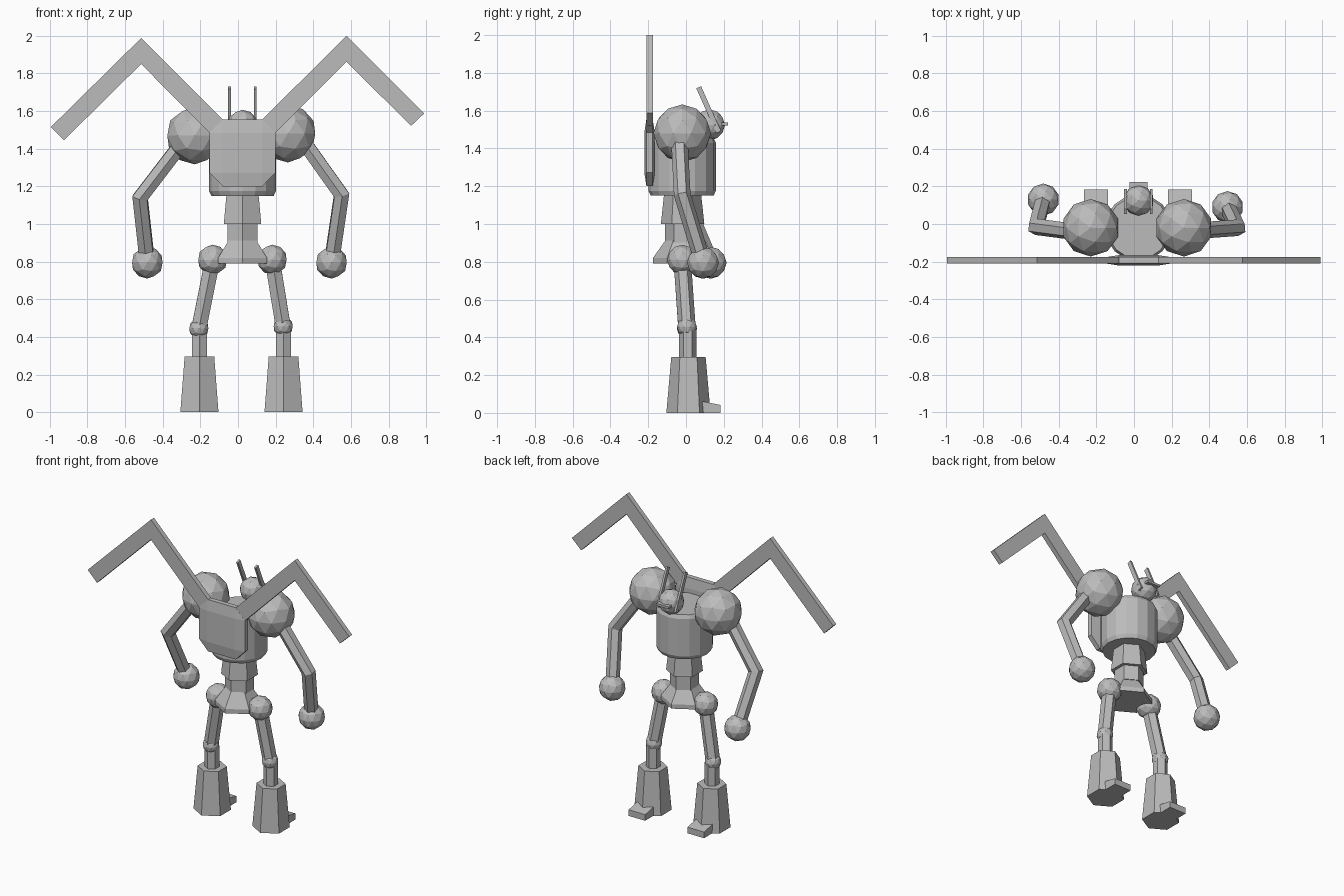
import bpy, bmesh, math
from mathutils import Vector, Matrix

if "Cube" in bpy.data.objects:
    bpy.data.objects.remove(bpy.data.objects["Cube"])

grey = bpy.data.materials.new("mid grey")
grey.diffuse_color = (0.5, 0.5, 0.5, 1)
grey.use_nodes = True
grey.node_tree.nodes["Principled BSDF"].inputs["Base Color"].default_value = grey.diffuse_color


def finish(name, bm):
    bmesh.ops.recalc_face_normals(bm, faces=bm.faces)
    me = bpy.data.meshes.new(name)
    bm.to_mesh(me)
    bm.free()
    me.materials.append(grey)
    ob = bpy.data.objects.new(name, me)
    bpy.context.collection.objects.link(ob)
    return ob


def ball(name, loc, r):
    bm = bmesh.new()
    bmesh.ops.create_icosphere(bm, subdivisions=2, radius=r, matrix=Matrix.Translation(loc))
    return finish(name, bm)


def box(name, loc, size, tilt=0.0, bevel=0.0):
    """Unit cube, optionally bevelled before being scaled and tilted about x."""
    bm = bmesh.new()
    bmesh.ops.create_cube(bm, size=1)
    if bevel:
        bmesh.ops.bevel(bm, geom=bm.edges[:], offset=bevel, segments=1, affect='EDGES')
    bm.transform(Matrix.Translation(loc) @ Matrix.Rotation(tilt, 4, 'X') @ Matrix.Diagonal((*size, 1)))
    return finish(name, bm)


def skin(bm, rings):
    """Bridge rings of vertices and cap both ends."""
    n = len(rings[0])
    for a, b in zip(rings, rings[1:]):
        for i in range(n):
            j = (i + 1) % n
            bm.faces.new((a[i], a[j], b[j], b[i]))
    bm.faces.new(rings[0])
    bm.faces.new(rings[-1])


def stack(name, x, y, profile, sides):
    """Upright turned shape from (radius, z) pairs, with a corner facing front."""
    bm = bmesh.new()
    rings = []
    for r, z in profile:
        angles = [math.tau * i / sides - math.pi / 2 for i in range(sides)]
        rings.append([bm.verts.new((x + r * math.cos(a), y + r * math.sin(a), z)) for a in angles])
    skin(bm, rings)
    return finish(name, bm)


def tube(name, path, r, sides=6):
    """Straight-sided tube along a path, mitred at the bends."""
    pts = [Vector(p) for p in path]
    dirs = [(b - a).normalized() for a, b in zip(pts, pts[1:])]
    u = dirs[0].cross(Vector((1, 0, 0))).normalized()
    v = dirs[0].cross(u)
    bm = bmesh.new()
    rings = []
    for k, p in enumerate(pts):
        d = dirs[max(k - 1, 0)]
        n = d + dirs[min(k, len(dirs) - 1)]
        ring = []
        for i in range(sides):
            a = math.tau * i / sides
            base = pts[max(k - 1, 0)] + (u * math.cos(a) + v * math.sin(a)) * r
            if rings:
                base = rings[-1][i].co
            ring.append(bm.verts.new(base + d * ((p - base).dot(n) / d.dot(n))))
        rings.append(ring)
    skin(bm, rings)
    return finish(name, bm)


def slab(name, outline, y0, y1):
    """Flat shape drawn in x, z and given thickness in y."""
    bm = bmesh.new()
    skin(bm, [[bm.verts.new((x, y, z)) for x, z in outline] for y in (y0, y1)])
    return finish(name, bm)


CX = 0.024

# Torso, waist and pelvis
stack("torso", CX, -0.02, [(0.166, 1.15), (0.178, 1.175), (0.178, 1.43), (0.166, 1.455)], 16)
stack("waist", CX, -0.018, [(0.115, 1.0), (0.098, 1.16)], 6)
stack("lower_waist", CX, -0.018, [(0.092, 0.9), (0.092, 1.01)], 6)
stack("pelvis", CX, -0.025, [(0.15, 0.79), (0.15, 0.82), (0.083, 0.915)], 6)

# Head with visor and a pair of antennae
ball("head", (CX, 0.125, 1.525), 0.082)
box("visor", (CX, 0.175, 1.53), (0.095, 0.095, 0.015))
for side, x in (("left", -0.045), ("right", 0.091)):
    box(side + "_antenna", (x, 0.12, 1.605), (0.014, 0.028, 0.26), tilt=math.radians(24))

# Back plate and folded wing struts growing from its upper corners
box("back_plate", (CX, -0.193, 1.378), (0.35, 0.055, 0.355), bevel=0.2)
wings = {
    "left_wing": [(-0.151, 1.485), (-0.515, 1.85), (-0.925, 1.445), (-0.995, 1.515),
                  (-0.515, 1.988), (-0.081, 1.555)],
    "right_wing": [(0.199, 1.485), (0.576, 1.862), (0.92, 1.522), (0.99, 1.588),
                   (0.576, 2.0), (0.129, 1.555)],
}
for name, outline in wings.items():
    slab(name, outline, -0.209, -0.176)

# Arms: shoulder, elbow and hand positions
arms = {
    "left": [(-0.23, -0.02, 1.47), (-0.29, -0.045, 1.44), (-0.52, -0.015, 1.14), (-0.482, 0.13, 0.795)],
    "right": [(0.265, -0.02, 1.48), (0.34, -0.035, 1.45), (0.55, -0.02, 1.155), (0.497, 0.09, 0.795)],
}
for side, (shoulder, start, elbow, hand) in arms.items():
    ball(side + "_shoulder", shoulder, 0.153)
    tube(side + "_arm", [start, elbow, hand], 0.044)
    ball(side + "_hand", hand, 0.085)

# Legs: hip, knee and boot
legs = {
    "left": ((-0.135, -0.02, 0.81), (-0.208, 0.005, 0.445), -0.205),
    "right": ((0.182, -0.02, 0.81), (0.24, 0.005, 0.455), 0.242),
}
for side, (hip, knee, bx) in legs.items():
    ball(side + "_hip", hip, 0.08)
    tube(side + "_thigh", [hip, knee], 0.046)
    ball(side + "_knee", knee, 0.053)
    stack(side + "_shin", bx, 0.01, [(0.046, 0.27), (0.046, 0.44)], 6)
    stack(side + "_boot", bx, 0.013, [(0.117, 0), (0.091, 0.295)], 6)
    # Toe wedge, lower at the tip
    toe = box(side + "_toe", (bx + 0.003, 0.125, 0.0325), (0.126, 0.115, 0.065))
    for v in toe.data.vertices:
        if v.co.y > 0.15 and v.co.z > 0.03:
            v.co.z = 0.042
